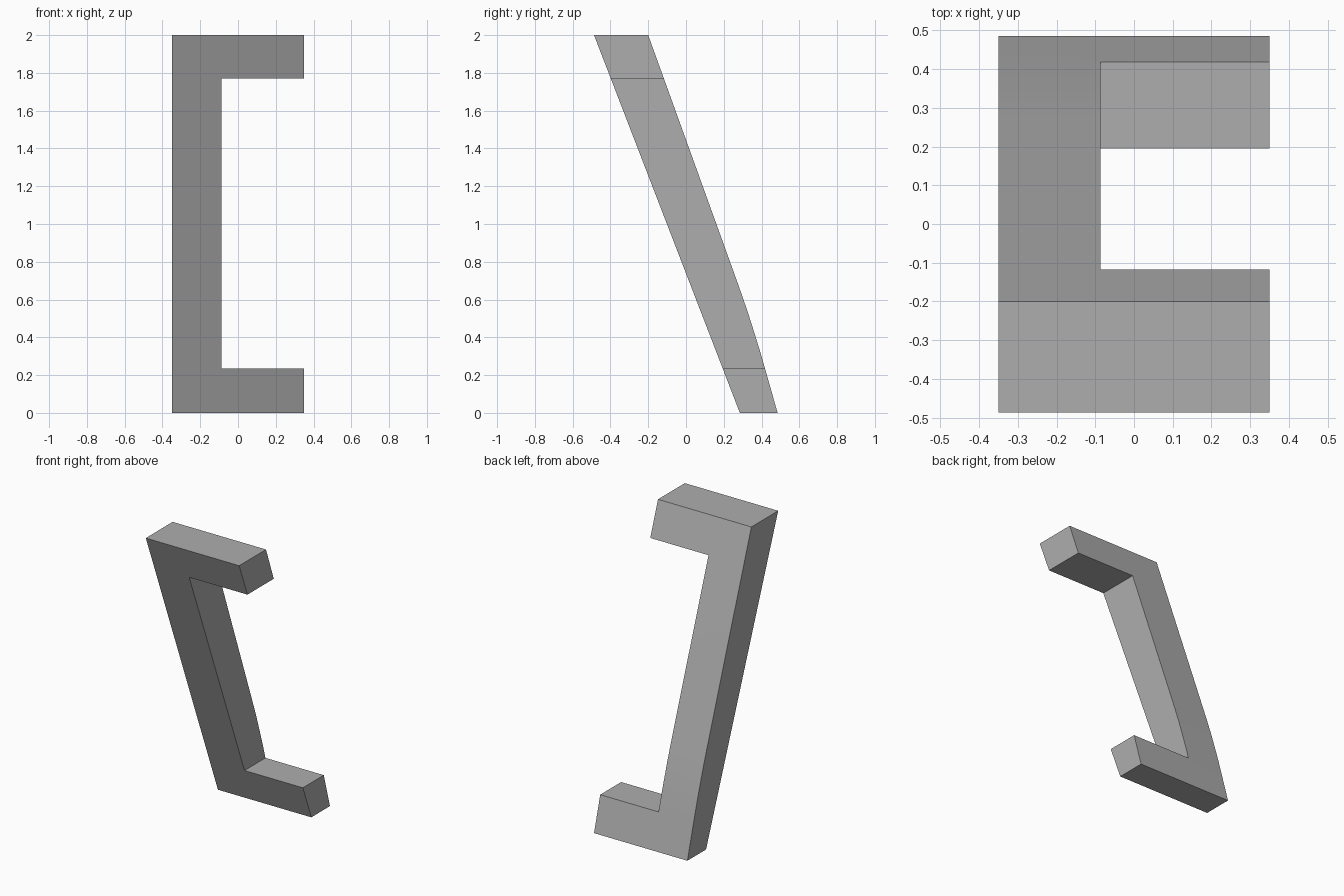
import bpy
import bmesh

default_cube = bpy.data.objects.get("Cube")
if default_cube:
    bpy.data.objects.remove(default_cube, do_unlink=True)

# Single grey finish
grey = bpy.data.materials.new("plain_grey")
grey.use_nodes = True
colour = (0.42, 0.42, 0.42, 1)
grey.diffuse_color = colour
grey.node_tree.nodes["Principled BSDF"].inputs["Base Color"].default_value = colour


def extrude_profile(name, profile, x_min, x_max):
    """Extrude a (y, z) outline along x into a solid."""
    bm = bmesh.new()
    face = bm.faces.new([bm.verts.new((x_min, y, z)) for y, z in profile])
    extruded = bmesh.ops.extrude_face_region(bm, geom=[face])["geom"]
    verts = [v for v in extruded if isinstance(v, bmesh.types.BMVert)]
    bmesh.ops.translate(bm, verts=verts, vec=(x_max - x_min, 0, 0))
    bmesh.ops.recalc_face_normals(bm, faces=bm.faces)
    mesh = bpy.data.meshes.new(name)
    bm.to_mesh(mesh)
    bm.free()
    mesh.materials.append(grey)
    obj = bpy.data.objects.new(name, mesh)
    bpy.context.collection.objects.link(obj)
    return obj


# Slanted slab: straight front edge, back edge bending near the foot
slab_profile = [(0.285, 0), (0.485, 0), (0.417, 0.24), (0.391, 0.33),
                (0.36, 0.43), (0.325, 0.54), (0.28, 0.67),
                (-0.2, 2), (-0.487, 2)]
bracket = extrude_profile("slanted_bracket", slab_profile, -0.35, 0.35)

# Opening between the upper and lower arms
opening_profile = [(-1, 0.235), (1, 0.235), (1, 1.77), (-1, 1.77)]
cutter = extrude_profile("opening_cutter", opening_profile, -0.087, 1)
cutter.hide_render = True

cut = bracket.modifiers.new("opening", "BOOLEAN")
cut.operation = "DIFFERENCE"
cut.solver = "EXACT"
cut.object = cutter

bpy.ops.object.select_all(action="DESELECT")
bracket.select_set(True)
bpy.context.view_layer.objects.active = bracket
bpy.ops.object.modifier_apply(modifier=cut.name)
bpy.data.objects.remove(cutter, do_unlink=True)
bpy.ops.object.shade_smooth_by_angle(angle=0.35)
